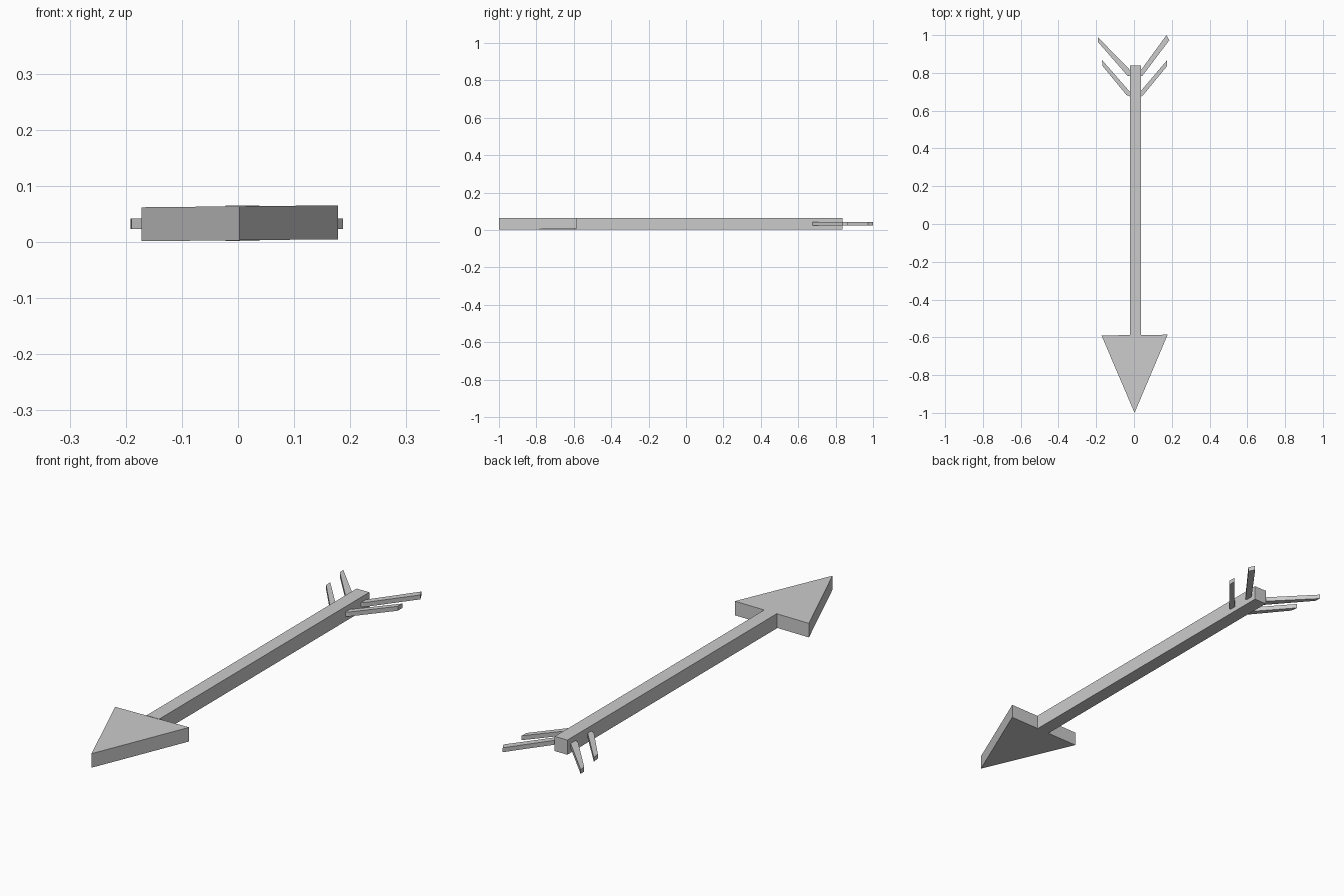
import bpy, bmesh

if "Cube" in bpy.data.objects:
    bpy.data.objects.remove(bpy.data.objects["Cube"])


def prism(name, outline, z0, z1, tilt=0.0):
    """Extrude a flat outline (x, y) from z0 to z1, optionally leaning along x."""
    bm = bmesh.new()
    face = bm.faces.new([bm.verts.new((x, y, z0 + tilt * x)) for x, y in outline])
    res = bmesh.ops.extrude_face_region(bm, geom=[face])
    verts = [g for g in res["geom"] if isinstance(g, bmesh.types.BMVert)]
    bmesh.ops.translate(bm, verts=verts, vec=(0, 0, z1 - z0))
    bmesh.ops.recalc_face_normals(bm, faces=bm.faces)
    mesh = bpy.data.meshes.new(name)
    bm.to_mesh(mesh)
    bm.free()
    obj = bpy.data.objects.new(name, mesh)
    bpy.context.collection.objects.link(obj)
    return obj


# Square shaft
prism("shaft", [(-0.022, -0.59), (0.038, -0.59), (0.038, 0.838), (-0.022, 0.838)], 0.002, 0.065)

# Triangular arrow head, leaning very slightly
prism("arrow_head", [(0.003, -1.0), (0.178, -0.586), (-0.172, -0.59)], 0.003, 0.0635, 0.01)

# Thin swept fletching bars: tip edge, then base ending at the shaft side
fletchings = {
    "fletching_rear_left": [(-0.192, 0.990), (-0.190, 0.963), (-0.035, 0.785), (-0.021, 0.782), (-0.021, 0.815)],
    "fletching_rear_right": [(0.172, 1.0), (0.187, 0.973), (0.045, 0.785), (0.037, 0.782), (0.037, 0.815)],
    "fletching_front_left": [(-0.169, 0.868), (-0.166, 0.836), (-0.040, 0.683), (-0.021, 0.675), (-0.021, 0.699)],
    "fletching_front_right": [(0.175, 0.867), (0.175, 0.836), (0.050, 0.684), (0.037, 0.675), (0.037, 0.705)],
}
for name, outline in fletchings.items():
    prism(name, outline, 0.023, 0.042)
